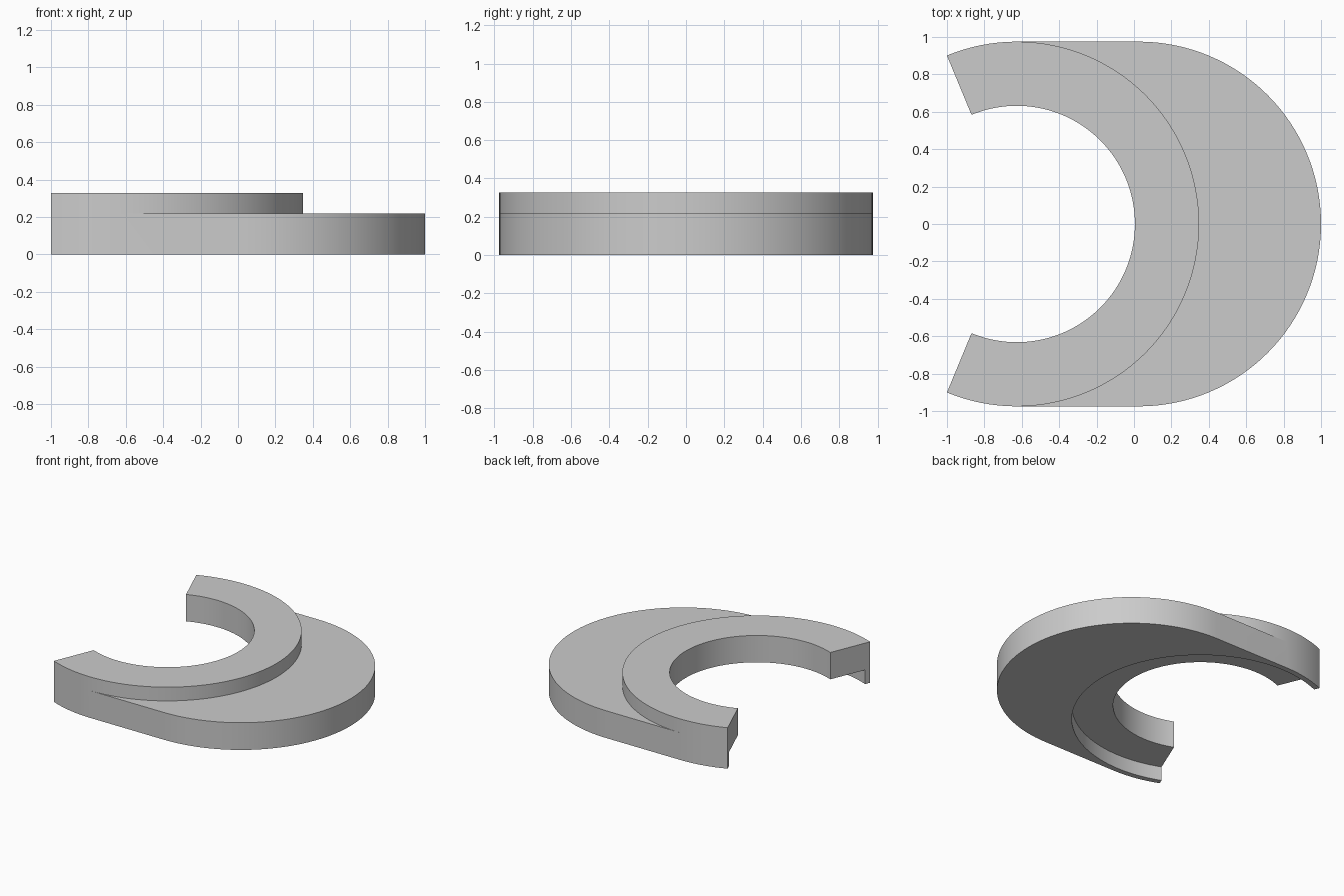
import bpy, bmesh
from math import radians, sin, cos

cube = bpy.data.objects.get("Cube")
if cube:
    bpy.data.objects.remove(cube, do_unlink=True)

# Main dimensions
INNER, RECESS, OUTER = 0.632, 0.932, 0.975
CENTRE_X, SHIFT = -0.627, 0.652
RECESS_Z, STEP_Z, TOP_Z = 0.113, 0.218, 0.328
HALF_STEPS, QUARTER = 40, 32
STEP = 90 / QUARTER


def section(angle, shift):
    """Closed cross-section of the stepped crescent at one angle."""
    a = radians(angle)

    def point(radius, z, dx=0):
        return (CENTRE_X + radius * cos(a) + dx, radius * sin(a), z)

    return [point(INNER, TOP_Z), point(OUTER, TOP_Z), point(OUTER, STEP_Z),
            point(OUTER, STEP_Z, shift), point(OUTER, 0, shift),
            point(RECESS, 0), point(RECESS, RECESS_Z), point(INNER, RECESS_Z)]


# Stations along the arc; the straight sides start where the base shifts out
stations = []
for i in range(-HALF_STEPS, HALF_STEPS + 1):
    if i == -QUARTER:
        shifts = [0, SHIFT]
    elif i == QUARTER:
        shifts = [SHIFT, 0]
    else:
        shifts = [SHIFT if abs(i) < QUARTER else 0]
    stations += [(i * STEP, s) for s in shifts]

# Sweep the section around the arc and cap both ends
bm = bmesh.new()
rings = [[bm.verts.new(p) for p in section(*s)] for s in stations]
for r, s in zip(rings, rings[1:]):
    for j in range(len(r)):
        k = (j + 1) % len(r)
        bm.faces.new((r[j], r[k], s[k], s[j]))
bm.faces.new(rings[0])
bm.faces.new(rings[-1])
bmesh.ops.remove_doubles(bm, verts=bm.verts, dist=1e-5)
bmesh.ops.recalc_face_normals(bm, faces=bm.faces)

mesh = bpy.data.meshes.new("stepped_crescent")
bm.to_mesh(mesh)
bm.free()
body = bpy.data.objects.new("stepped_crescent", mesh)
bpy.context.collection.objects.link(body)

# Plain grey finish
grey = bpy.data.materials.new("plain_grey")
grey.use_nodes = True
colour = (0.6, 0.6, 0.6, 1)
grey.diffuse_color = colour
grey.node_tree.nodes["Principled BSDF"].inputs["Base Color"].default_value = colour
mesh.materials.append(grey)

# Smooth curved walls with sharp rims
bpy.ops.object.select_all(action="DESELECT")
body.select_set(True)
bpy.context.view_layer.objects.active = body
bpy.ops.object.shade_smooth_by_angle(angle=radians(30))
